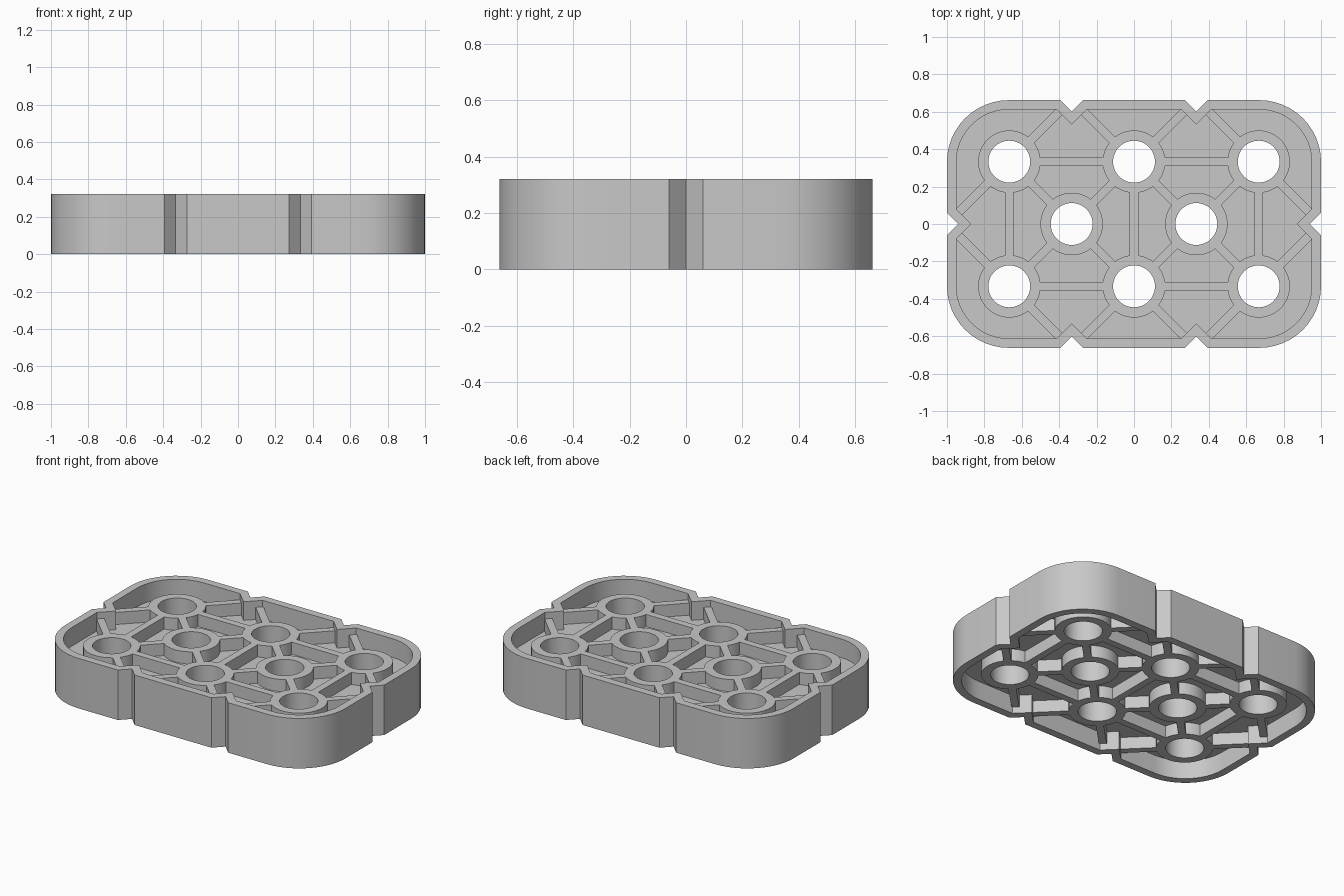
import bpy
import bmesh
from math import sin, cos, pi, sqrt, atan2, radians
from mathutils import Vector

if "Cube" in bpy.data.objects:
    bpy.data.objects.remove(bpy.data.objects["Cube"])

HALF_X, HALF_Y, HEIGHT = 1.0, 0.662, 0.322
CORNER, NOTCH, WALL = 0.33, 0.06, 0.05
STEP = 1 / 3
HOLE_R, TUBE_R, RIB_W = 0.112, 0.167, 0.046
LATTICE_Z = (0.042, 0.28)
WEB_Z = (0.12, 0.202)

grey = bpy.data.materials.new("light grey plastic")
grey.use_nodes = True
colour = (0.58, 0.58, 0.58, 1)
grey.diffuse_color = colour
grey.node_tree.nodes["Principled BSDF"].inputs["Base Color"].default_value = colour


def finish(name, mesh):
    """Clean the mesh, give it the material and smooth its round walls."""
    bm = bmesh.new()
    bm.from_mesh(mesh)
    bmesh.ops.remove_doubles(bm, verts=bm.verts, dist=0.0005)
    bmesh.ops.recalc_face_normals(bm, faces=bm.faces)
    bm.to_mesh(mesh)
    bm.free()
    mesh.materials.clear()
    mesh.materials.append(grey)
    ob = bpy.data.objects.new(name, mesh)
    bpy.context.collection.objects.link(ob)
    bpy.ops.object.select_all(action='DESELECT')
    ob.select_set(True)
    bpy.context.view_layer.objects.active = ob
    bpy.ops.object.shade_smooth_by_angle(angle=radians(30))
    return ob


def plate(name, loops, z_range):
    """Extrude flat loops between two heights; inner loops become holes."""
    low, high = z_range
    curve = bpy.data.curves.new(name, 'CURVE')
    curve.dimensions = '2D'
    curve.fill_mode = 'BOTH'
    curve.extrude = (high - low) / 2
    for loop in loops:
        spline = curve.splines.new('POLY')
        spline.points.add(len(loop) - 1)
        for point, (x, y) in zip(spline.points, loop):
            point.co = (x, y, 0, 1)
        spline.use_cyclic_u = True
    helper = bpy.data.objects.new(name + "_profile", curve)
    bpy.context.collection.objects.link(helper)
    bpy.context.view_layer.update()
    graph = bpy.context.evaluated_depsgraph_get()
    mesh = bpy.data.meshes.new_from_object(helper.evaluated_get(graph))
    bpy.data.objects.remove(helper)
    ob = finish(name, mesh)
    ob.location.z = (low + high) / 2
    return ob


def circle(centre, radius, count=48):
    return [(centre[0] + radius * cos(2 * pi * i / count),
             centre[1] + radius * sin(2 * pi * i / count)) for i in range(count)]


def outline(inset):
    """Rounded rectangle with V notches, moved inwards by inset."""
    half = NOTCH + inset * (sqrt(2) - 1)
    w, h = HALF_X - inset, HALF_Y - inset

    def arc(sx, sy, start):
        cx, cy, r = sx * (HALF_X - CORNER), sy * (HALF_Y - CORNER), CORNER - inset
        return [(cx + r * cos(start + pi / 2 * i / 12),
                 cy + r * sin(start + pi / 2 * i / 12)) for i in range(13)]

    def side():
        return [(w, -half), (w - half, 0), (w, half)]

    def back():
        return [p for x in (STEP, -STEP)
                for p in ((x + half, h), (x, h - half), (x - half, h))]

    def turned(points):
        return [(-x, -y) for x, y in points]

    half_loop = side() + arc(1, 1, 0) + back() + arc(-1, 1, pi / 2)
    return half_loop + turned(half_loop)


def rib(name, start, end):
    """Straight bar between two points of the lattice."""
    a, b = Vector(start), Vector(end)
    along = (b - a).normalized()
    across = Vector((-along.y, along.x)) * RIB_W / 2
    return plate(name, [[a - across, b - across, b + across, a + across]], LATTICE_Z)


# Lattice points
tubes = [(x * STEP, y * STEP) for x in (-2, 0, 2) for y in (-1, 1)]
tubes += [(-STEP, 0), (STEP, 0)]
notches = [(x * STEP, y * 2 * STEP) for x in (-1, 1) for y in (-1, 1)]
notches += [(-1, 0), (1, 0)]

# Outer wall and the thin floor halfway up
plate("outer_wall", [outline(0), outline(WALL)], (0, HEIGHT))
plate("middle_floor", [outline(WALL / 2)] + [circle(t, HOLE_R) for t in tubes], WEB_Z)

# Round sockets
for i, t in enumerate(tubes):
    plate(f"socket_{i + 1}", [circle(t, TUBE_R), circle(t, HOLE_R)], LATTICE_Z)

# Ribs between sockets, and from sockets to the notched wall
GRIP = 0.15
count = 0
for i, t in enumerate(tubes):
    a = Vector(t)
    for other in tubes[i + 1:]:
        b = Vector(other)
        gap = b - a
        centre_pair = abs(a.y) < 0.01 and abs(b.y) < 0.01
        if gap.length < 0.7 and not centre_pair:
            count += 1
            d = gap.normalized() * GRIP
            rib(f"rib_{count}", a + d, b - d)
    for n in notches:
        gap = Vector(n) - a
        if gap.length < 0.5:
            count += 1
            d = gap.normalized()
            rib(f"rib_{count}", a + d * GRIP, a + d * 0.4)
